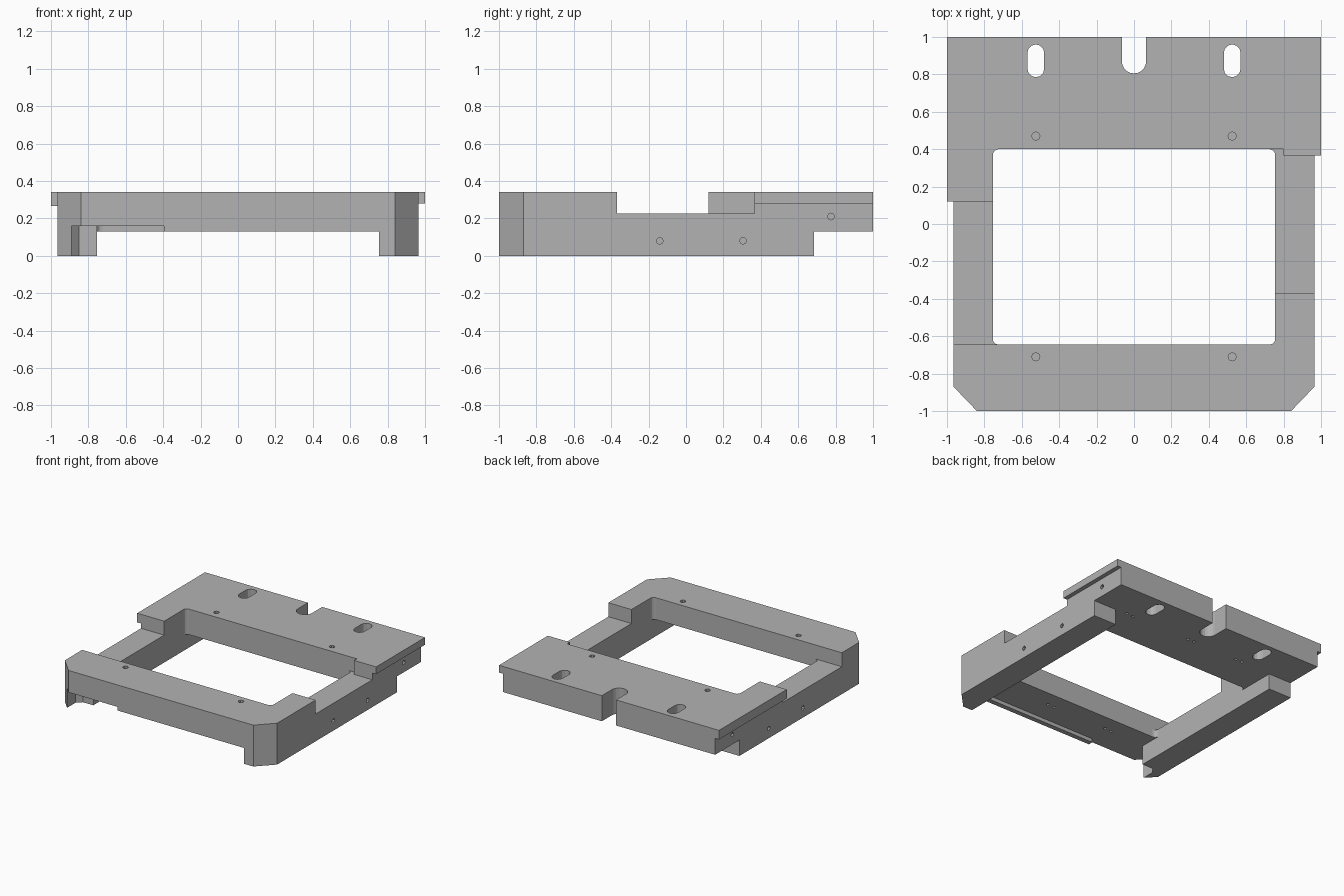
import bpy, bmesh, math
from mathutils import Matrix, Vector

cube = bpy.data.objects.get("Cube")
if cube:
    bpy.data.objects.remove(cube, do_unlink=True)

# One metal grey for the whole part
grey = bpy.data.materials.new("machined_grey")
grey.use_nodes = True
color = (0.45, 0.45, 0.45, 1)
grey.diffuse_color = color
grey.node_tree.nodes["Principled BSDF"].inputs["Base Color"].default_value = color


def prism(name, points, z0, z1):
    """Upright prism over a counter-clockwise or clockwise outline."""
    bm = bmesh.new()
    face = bm.faces.new([bm.verts.new((x, y, z0)) for x, y in points])
    ext = bmesh.ops.extrude_face_region(bm, geom=[face])
    verts = [v for v in ext["geom"] if isinstance(v, bmesh.types.BMVert)]
    bmesh.ops.translate(bm, verts=verts, vec=(0, 0, z1 - z0))
    bmesh.ops.recalc_face_normals(bm, faces=bm.faces)
    mesh = bpy.data.meshes.new(name)
    bm.to_mesh(mesh)
    bm.free()
    mesh.materials.append(grey)
    obj = bpy.data.objects.new(name, mesh)
    bpy.context.collection.objects.link(obj)
    return obj


def rect(x0, x1, y0, y1, r=0, steps=3):
    """Rectangle outline, with rounded corners when r is given."""
    if r == 0:
        return [(x0, y0), (x1, y0), (x1, y1), (x0, y1)]
    pts = []
    centres = [(x1 - r, y1 - r), (x0 + r, y1 - r), (x0 + r, y0 + r), (x1 - r, y0 + r)]
    for i, (cx, cy) in enumerate(centres):
        for k in range(steps + 1):
            a = math.pi / 2 * (i + k / steps)
            p = (cx + r * math.cos(a), cy + r * math.sin(a))
            if not pts or math.dist(p, pts[-1]) > 0.001:
                pts.append(p)
    if math.dist(pts[0], pts[-1]) < 0.001:
        pts.pop()
    return pts


def combine(target, tool, operation="DIFFERENCE"):
    """Apply a boolean and remove its tool."""
    mod = target.modifiers.new("cut", "BOOLEAN")
    mod.operation = operation
    mod.solver = "EXACT"
    mod.object = tool
    bpy.context.view_layer.objects.active = target
    bpy.ops.object.modifier_apply(modifier=mod.name)
    bpy.data.objects.remove(tool, do_unlink=True)


def cut(points, z0, z1):
    combine(frame, prism("cutter", points, z0, z1))


def drill(start, direction, depth, r):
    """Blind hole going from a surface point into the body."""
    pts = [(r * math.cos(i * math.pi / 4), r * math.sin(i * math.pi / 4)) for i in range(8)]
    tool = prism("drill", pts, -0.01, depth)
    turn = Vector((0, 0, 1)).rotation_difference(Vector(direction)).to_matrix().to_4x4()
    tool.data.transform(Matrix.Translation(start) @ turn)
    combine(frame, tool)


TOP = 0.34
SIDE = 0.965

# Solid plate with chamfered front corners
frame = prism("mounting_frame", [(-0.84, -1), (0.84, -1), (SIDE, -0.87), (SIDE, 1),
                                 (-SIDE, 1), (-SIDE, -0.87)], 0, TOP)

# Overhanging side ledges at the back
combine(frame, prism("right_ledge", rect(-1, -0.9, 0.12, 1), 0.265, TOP), "UNION")
combine(frame, prism("left_ledge", rect(0.9, 1, 0.365, 1), 0.28, TOP), "UNION")

# Central window
cut(rect(-0.755, 0.755, -0.645, 0.4, 0.03), -0.1, 0.5)

# Lowered tops of the side rails, with a relief beside the back block
cut(rect(-1.1, -0.7, -0.645, 0.12), 0.225, 0.5)
cut(rect(0.7, 1.1, -0.37, 0.365), 0.225, 0.5)
cut(rect(0.7, 0.8, 0.3, 0.4), 0.225, 0.5)

# Hollow below the front bar, leaving a thin lip and a pocket in one leg
cut([(-0.395, -1.1), (-0.89, -1.1), (-0.89, -0.84), (-0.85, -0.8), (-0.755, -0.8),
     (-0.755, -0.6), (0.755, -0.6), (0.755, -0.96), (-0.395, -0.96)], -0.1, 0.16)
cut(rect(-0.5, 0.755, -1.1, -0.9), -0.1, 0.13)

# Raised underside of the back bar
cut([(-0.755, 0.35), (0.755, 0.35), (0.755, 0.685), (1.1, 0.685), (1.1, 1.1),
     (-1.1, 1.1), (-1.1, 0.685), (-0.755, 0.685)], -0.1, 0.13)

# Oblong slots and the open middle slot
for x in (-0.525, 0.525):
    cut(rect(x - 0.045, x + 0.045, 0.785, 0.96, 0.045), -0.1, 0.5)
cut(rect(-0.065, 0.065, 0.805, 1.2, 0.065, 5), -0.1, 0.5)

# Screw holes in the top and in both sides
for sx in (-1, 1):
    for y in (-0.71, 0.47):
        drill((sx * 0.525, y, TOP), (0, 0, -1), 0.1, 0.022)
    for y, z in ((-0.14, 0.08), (0.305, 0.08), (0.775, 0.21)):
        drill((sx * SIDE, y, z), (-sx, 0, 0), 0.1, 0.018)

# Paired pin holes in the underside
for y, z, places in ((0.69, 0.13, (-0.45, 0.02, 0.62)), (-0.78, 0.16, (-0.4, 0.16, 0.62))):
    for x in places:
        for dx in (-0.03, 0.03):
            drill((x + dx, y, z), (0, 0, 1), 0.05, 0.013)
